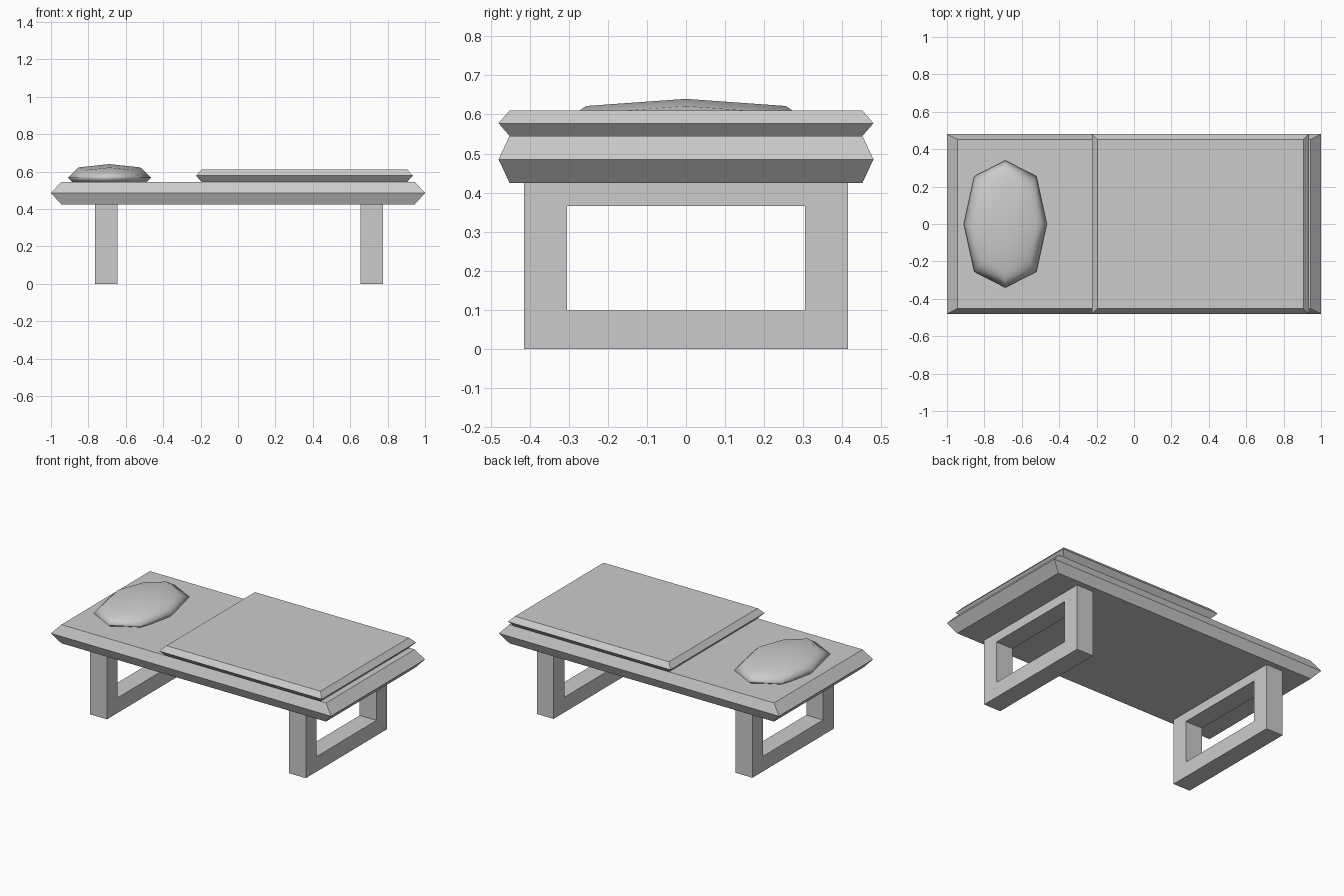
import bpy
import bmesh

default_cube = bpy.data.objects.get("Cube")
if default_cube:
    bpy.data.objects.remove(default_cube, do_unlink=True)

grey = bpy.data.materials.new("light grey")
grey.use_nodes = True
grey.diffuse_color = (0.6, 0.6, 0.6, 1)
grey.node_tree.nodes["Principled BSDF"].inputs["Base Color"].default_value = (0.6, 0.6, 0.6, 1)


def add_object(name, bm):
    bmesh.ops.recalc_face_normals(bm, faces=bm.faces)
    mesh = bpy.data.meshes.new(name)
    bm.to_mesh(mesh)
    bm.free()
    mesh.materials.append(grey)
    obj = bpy.data.objects.new(name, mesh)
    bpy.context.collection.objects.link(obj)
    return obj


def ring(bm, x0, x1, y, z):
    return [bm.verts.new(p) for p in ((x0, -y, z), (x1, -y, z), (x1, y, z), (x0, y, z))]


def bridge(bm, a, b):
    for i in range(4):
        j = (i + 1) % 4
        bm.faces.new((a[i], a[j], b[j], b[i]))


def pointed_slab(name, x0, x1, y, z0, z1, dx, dy):
    """Slab whose sides come to a ridge at half height."""
    bm = bmesh.new()
    low = ring(bm, x0 + dx, x1 - dx, y - dy, z0)
    mid = ring(bm, x0, x1, y, (z0 + z1) / 2)
    top = ring(bm, x0 + dx, x1 - dx, y - dy, z1)
    bridge(bm, low, mid)
    bridge(bm, mid, top)
    bm.faces.new(low)
    bm.faces.new(top)
    return add_object(name, bm)


def leg_frame(name, x, width=0.12):
    """Rectangular loop leg standing across the bed."""
    bm = bmesh.new()
    loops = []
    for px in (x - width / 2, x + width / 2):
        for y, z0, z1 in ((0.415, 0, 0.425), (0.305, 0.098, 0.366)):
            loops.append([bm.verts.new((px, a, b))
                          for a, b in ((-y, z0), (y, z0), (y, z1), (-y, z1))])
    out_a, in_a, out_b, in_b = loops
    for a, b in ((out_a, in_a), (out_b, in_b), (out_a, out_b), (in_a, in_b)):
        bridge(bm, a, b)
    return add_object(name, bm)


# Mattress and folded-over blanket
pointed_slab("mattress", -1, 1, 0.48, 0.425, 0.545, 0.055, 0.028)
pointed_slab("blanket", -0.225, 0.935, 0.48, 0.545, 0.61, 0.03, 0.028)

# Legs
leg_frame("head_leg_frame", -0.705)
leg_frame("foot_leg_frame", 0.715)

# Pillow: a softened box
bm = bmesh.new()
bmesh.ops.create_cube(bm, size=2)
pillow = add_object("pillow", bm)
pillow.scale = (0.222, 0.34, 0.073)
pillow.location = (-0.688, 0, 0.567)
soften = pillow.modifiers.new("soften", "SUBSURF")
soften.levels = soften.render_levels = 1
soften.use_limit_surface = False
for face in pillow.data.polygons:
    face.use_smooth = True
